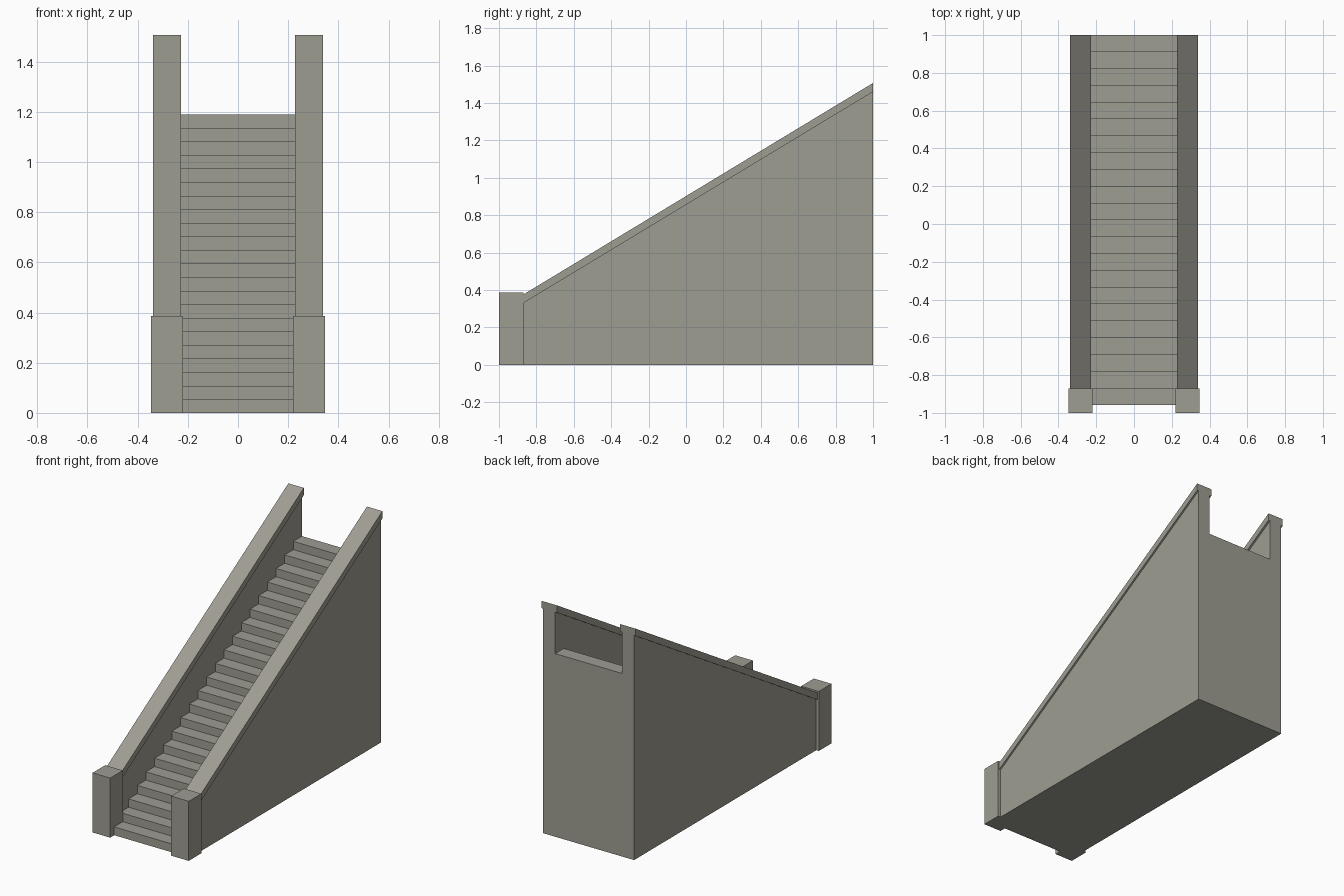
import bpy, bmesh

if "Cube" in bpy.data.objects:
    bpy.data.objects.remove(bpy.data.objects["Cube"])

stone = bpy.data.materials.new("grey_stone")
stone.diffuse_color = (0.345, 0.338, 0.288, 1.0)
stone.use_nodes = True
stone.node_tree.nodes["Principled BSDF"].inputs["Base Color"].default_value = stone.diffuse_color


def extrude_profile(name, profile, x0, x1):
    """Extrude a closed (y, z) profile from x0 to x1."""
    bm = bmesh.new()
    face = bm.faces.new([bm.verts.new((x0, y, z)) for y, z in profile])
    ext = bmesh.ops.extrude_face_region(bm, geom=[face])
    moved = [v for v in ext["geom"] if isinstance(v, bmesh.types.BMVert)]
    bmesh.ops.translate(bm, verts=moved, vec=(x1 - x0, 0, 0))
    bmesh.ops.recalc_face_normals(bm, faces=bm.faces)
    mesh = bpy.data.meshes.new(name)
    bm.to_mesh(mesh)
    bm.free()
    mesh.materials.append(stone)
    obj = bpy.data.objects.new(name, mesh)
    bpy.context.collection.objects.link(obj)
    return obj


# Solid flight of steps
STEPS, START, END, HEIGHT = 22, -0.959, 1.0, 1.19
run, rise = (END - START) / STEPS, HEIGHT / STEPS
steps = [(END, 0), (START, 0)]
for i in range(STEPS):
    steps.append((START + i * run, (i + 1) * rise))
    steps.append((START + (i + 1) * run, (i + 1) * rise))
extrude_profile("steps", steps, -0.24, 0.24)

# Side walls, sloped copings and front posts
POST_BACK = -0.87
wall = [(POST_BACK, 0), (END, 0), (END, 1.46), (POST_BACK, 0.33)]
coping = [(POST_BACK, 0.33), (END, 1.46), (END, 1.507), (POST_BACK, 0.376)]
post = [(-1, 0), (POST_BACK, 0), (POST_BACK, 0.387), (-1, 0.387)]
for side, s in (("left", -1), ("right", 1)):
    extrude_profile(f"{side}_wall", wall, s * 0.24, s * 0.327)
    extrude_profile(f"{side}_coping", coping, s * 0.227, s * 0.338)
    extrude_profile(f"{side}_post", post, s * 0.219, s * 0.346)
